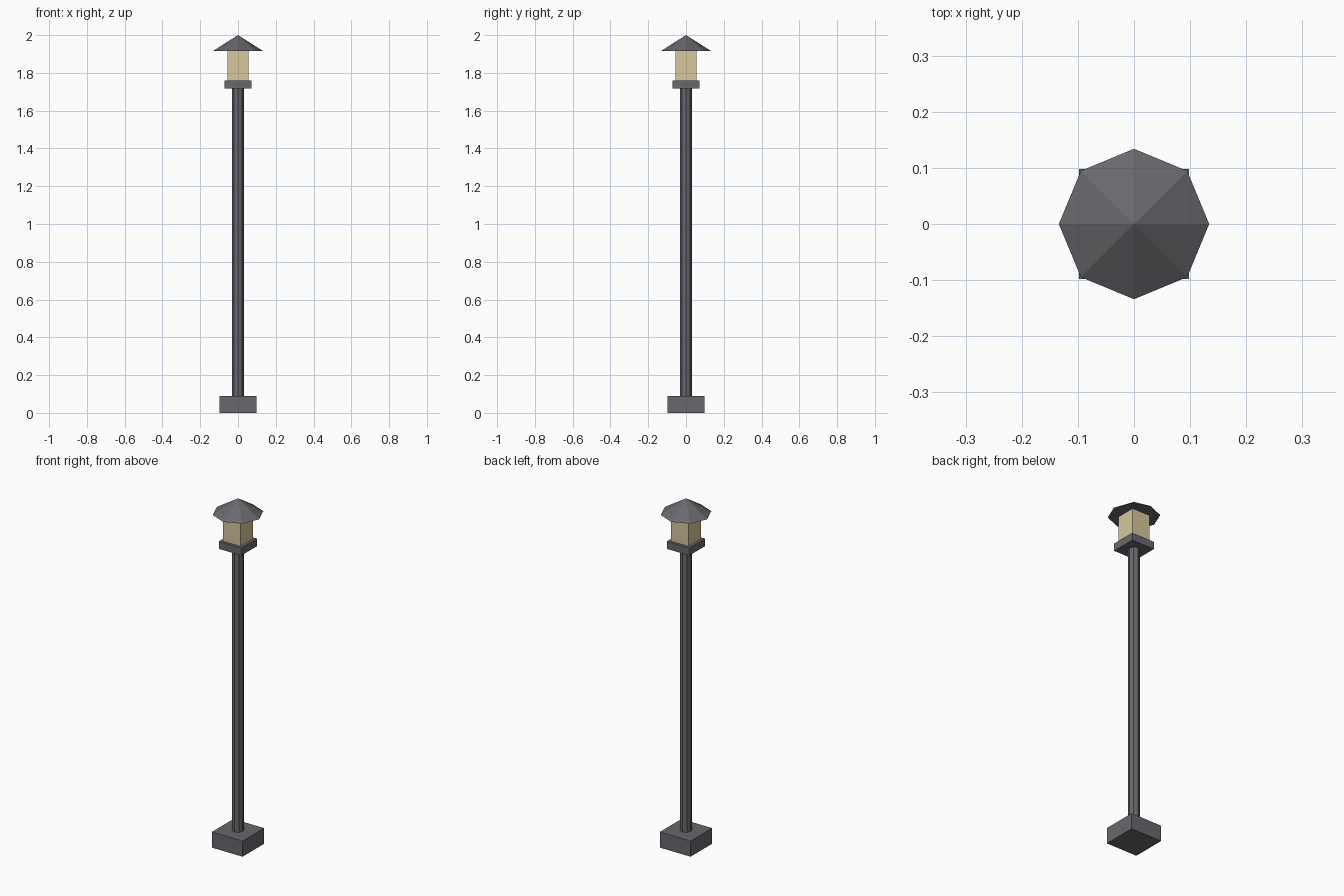
import bpy
import math

cube = bpy.data.objects.get("Cube")
if cube:
    bpy.data.objects.remove(cube, do_unlink=True)


def material(name, rgb):
    mat = bpy.data.materials.new(name)
    mat.use_nodes = True
    mat.diffuse_color = (*rgb, 1)
    mat.node_tree.nodes["Principled BSDF"].inputs["Base Color"].default_value = (*rgb, 1)
    return mat


metal = material("dark grey metal", (0.14, 0.14, 0.155))
glass = material("warm cream glass", (0.68, 0.57, 0.33))


def finish(name, mat):
    obj = bpy.context.object
    obj.name = name
    obj.data.materials.append(mat)
    return obj


def block(name, width, bottom, top, mat):
    bpy.ops.mesh.primitive_cube_add(size=1, location=(0, 0, (bottom + top) / 2))
    obj = finish(name, mat)
    obj.scale = (width, width, top - bottom)
    bpy.ops.object.transform_apply(location=False, rotation=False, scale=True)


def octagon(name, r_bottom, r_top, bottom, top, mat):
    # Eight flat sides, with corners on the x and y axes
    bpy.ops.mesh.primitive_cone_add(vertices=8, radius1=r_bottom, radius2=r_top,
                                    depth=top - bottom,
                                    location=(0, 0, (bottom + top) / 2))
    finish(name, mat)


# Footing and pole
block("base", 0.196, 0, 0.09, metal)
octagon("pole", 0.031, 0.031, 0.09, 1.717, metal)

# Lantern head
block("lantern_collar", 0.143, 1.717, 1.76, metal)
block("lantern_glass", 0.112, 1.76, 1.915, glass)
octagon("roof", 0.134, 0, 1.915, 2.0, metal)
